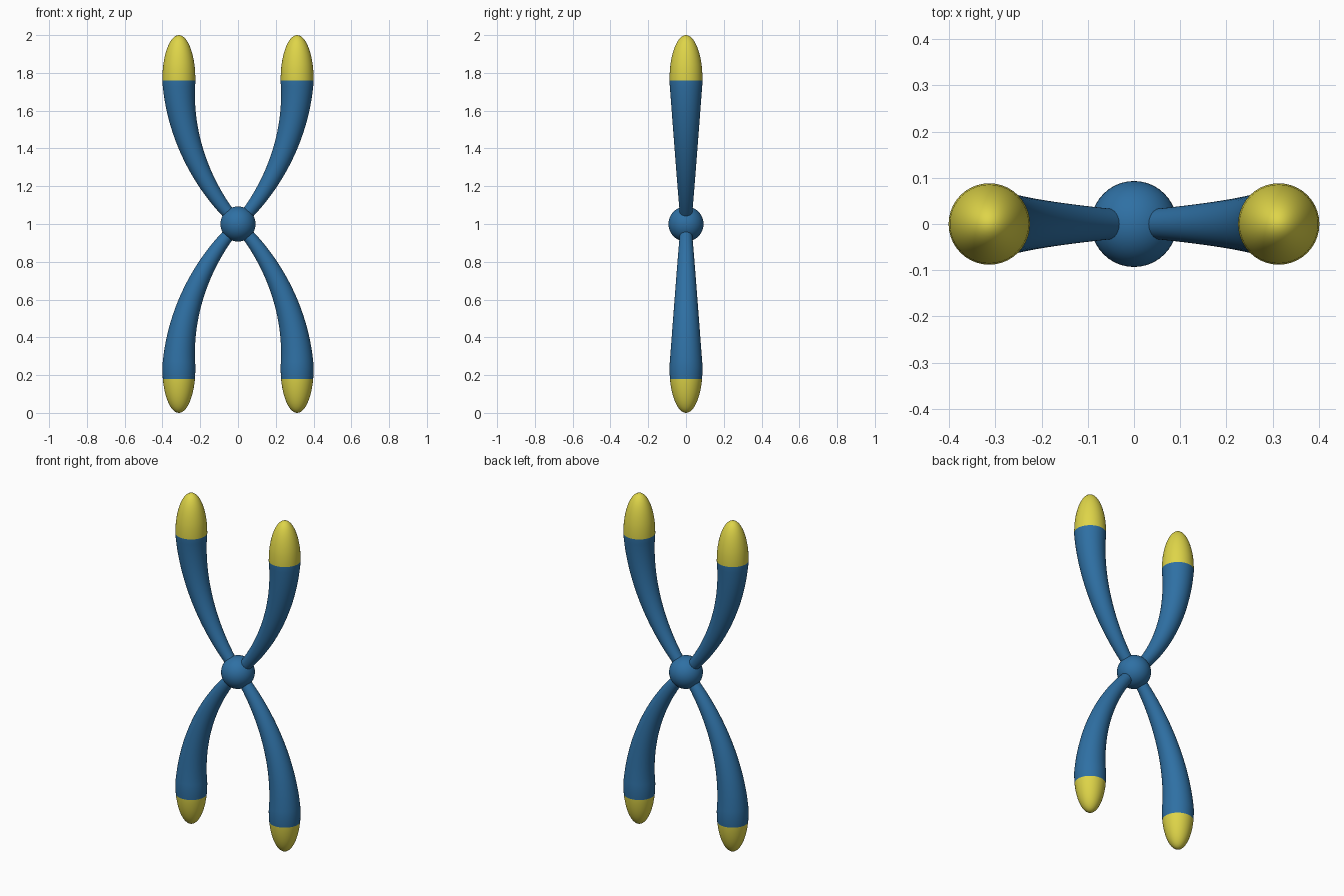
import bpy, bmesh, math
from mathutils import Vector

if "Cube" in bpy.data.objects:
    bpy.data.objects.remove(bpy.data.objects["Cube"])


def material(name, rgb):
    m = bpy.data.materials.new(name)
    m.diffuse_color = (*rgb, 1)
    m.use_nodes = True
    m.node_tree.nodes["Principled BSDF"].inputs["Base Color"].default_value = m.diffuse_color
    return m


BLUE = material("blue", (0.028, 0.162, 0.37))
YELLOW = material("yellow", (0.73, 0.66, 0.065))
SIDES = 40
RADIUS, TIP = 0.088, 0.24       # arm radius at the tip, length of the domed end
PATH = [Vector(p) for p in ((0, 0, 0), (0.21, 0, 0.22), (0.313, 0, 0.5), (0.313, 0, 0.76))]


def bezier(t):
    a, b, c, d = PATH
    s = 1 - t
    pos = a * s**3 + b * 3*s*s*t + c * 3*s*t*t + d * t**3
    tan = (b - a) * s*s + (c - b) * 2*s*t + (d - c) * t*t
    return pos, tan.normalized()


def finish(bm, name, mats):
    bmesh.ops.recalc_face_normals(bm, faces=bm.faces[:])
    for f in bm.faces:
        f.smooth = True
    me = bpy.data.meshes.new(name)
    bm.to_mesh(me)
    bm.free()
    for m in mats:
        me.materials.append(m)
    ob = bpy.data.objects.new(name, me)
    bpy.context.collection.objects.link(ob)


def arm(name, sx, sz, cut):
    """Curved, widening arm with a long domed end, yellow beyond height cut."""
    rings = []
    for i in range(25):
        t = i / 24
        pos, tan = bezier(t)
        rings.append((pos, tan, 0.028 + 0.06 * t))
    first = math.asin(0.06 / TIP)      # ring where the lower colour starts
    for i in range(12):
        a = first + (math.pi / 2 - first) * i / 12
        rings.append((PATH[3] + Vector((0, 0, TIP * math.sin(a))),
                      Vector((0, 0, 1)), RADIUS * math.cos(a)))
    bm = bmesh.new()
    loops = []
    for pos, tan, r in rings:
        side = Vector((tan.z, 0, -tan.x))
        loop = []
        for k in range(SIDES):
            a = math.tau * k / SIDES
            p = pos + side * (r * math.cos(a)) + Vector((0, r * math.sin(a), 0))
            loop.append(bm.verts.new((sx * p.x, p.y, 1 + sz * p.z)))
        loops.append(loop)
    for lo, hi in zip(loops, loops[1:]):
        for k in range(SIDES):
            n = (k + 1) % SIDES
            bm.faces.new((lo[k], lo[n], hi[n], hi[k]))
    bm.faces.new(loops[0])
    end = bm.verts.new((sx * PATH[3].x, 0, 1 + sz))
    for k in range(SIDES):
        bm.faces.new((loops[-1][k], loops[-1][(k + 1) % SIDES], end))
    for f in bm.faces:
        f.material_index = int((f.calc_center_median().z - 1) * sz > cut)
    finish(bm, name, (BLUE, YELLOW))


# four arms; the lower yellow tips are shorter
for sx, side in ((-1, "left"), (1, "right")):
    arm("upper_arm_" + side, sx, 1, 0.76)
    arm("lower_arm_" + side, sx, -1, 0.82)

# central ball
bm = bmesh.new()
bmesh.ops.create_uvsphere(bm, u_segments=40, v_segments=24, radius=0.093)
bmesh.ops.translate(bm, verts=bm.verts[:], vec=(0, 0, 1))
finish(bm, "centre_ball", (BLUE,))
